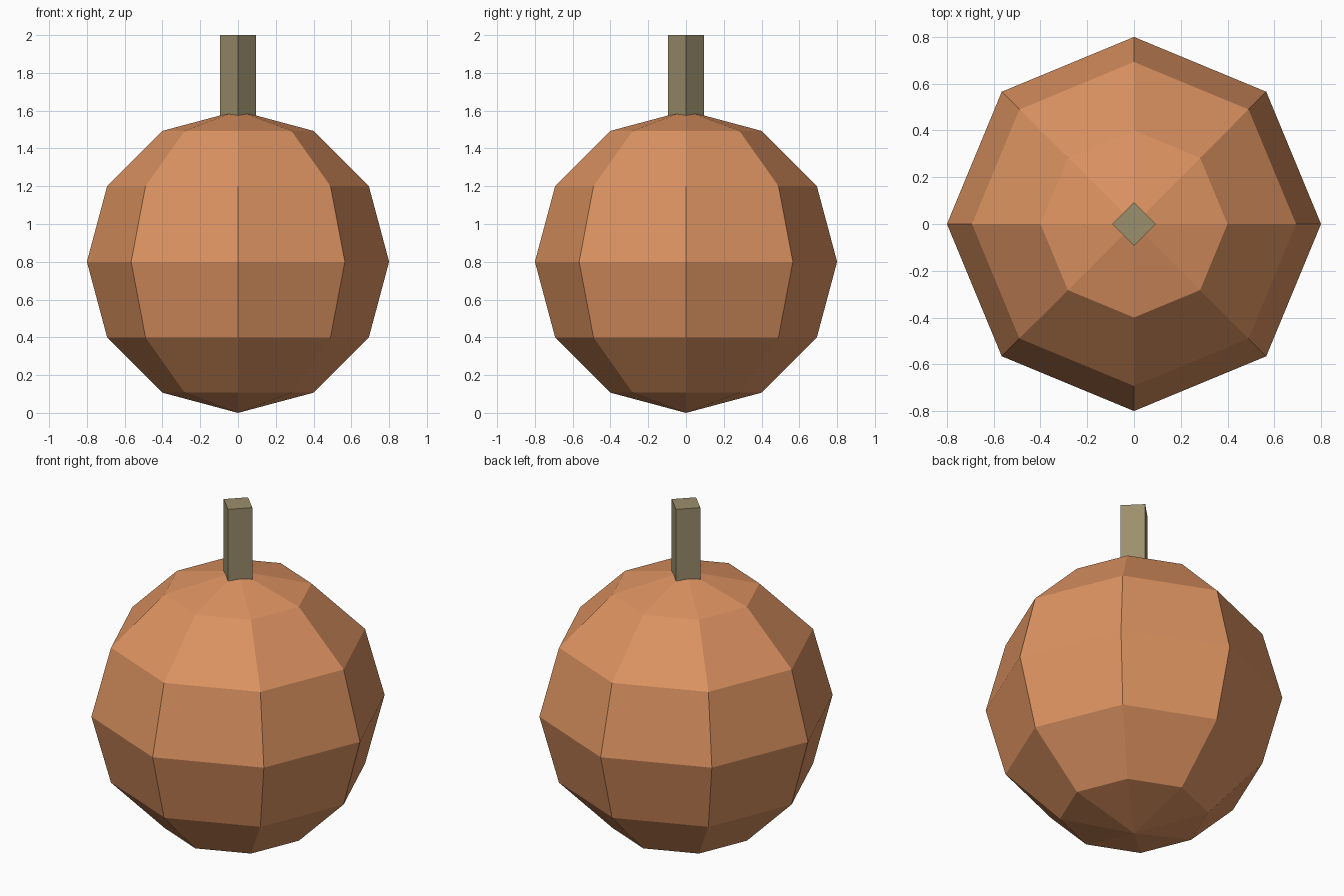
import bpy
import math

# Remove the default object
cube = bpy.data.objects.get("Cube")
if cube:
    bpy.data.objects.remove(cube, do_unlink=True)


def make_material(name, rgb):
    mat = bpy.data.materials.new(name)
    mat.use_nodes = True
    color = (*rgb, 1.0)
    mat.diffuse_color = color
    mat.node_tree.nodes["Principled BSDF"].inputs["Base Color"].default_value = color
    return mat


def finish(name, mat):
    obj = bpy.context.object
    obj.name = obj.data.name = name
    obj.data.materials.append(mat)
    bpy.ops.object.shade_flat()
    return obj


orange = make_material("pumpkin orange", (0.72, 0.29, 0.12))
olive = make_material("stem olive", (0.33, 0.275, 0.15))

RADIUS = 0.8
STEM_TOP, STEM_BOTTOM = 2.0, 1.5

# Faceted round body, one corner column on each axis
bpy.ops.mesh.primitive_uv_sphere_add(
    segments=8, ring_count=6, radius=RADIUS, location=(0, 0, RADIUS))
finish("pumpkin_body", orange)

# Four-sided stem with its corners on the axes, sunk into the body
bpy.ops.mesh.primitive_cylinder_add(
    vertices=4, radius=0.094, depth=STEM_TOP - STEM_BOTTOM,
    location=(0, 0, (STEM_TOP + STEM_BOTTOM) / 2))
finish("stem", olive)
